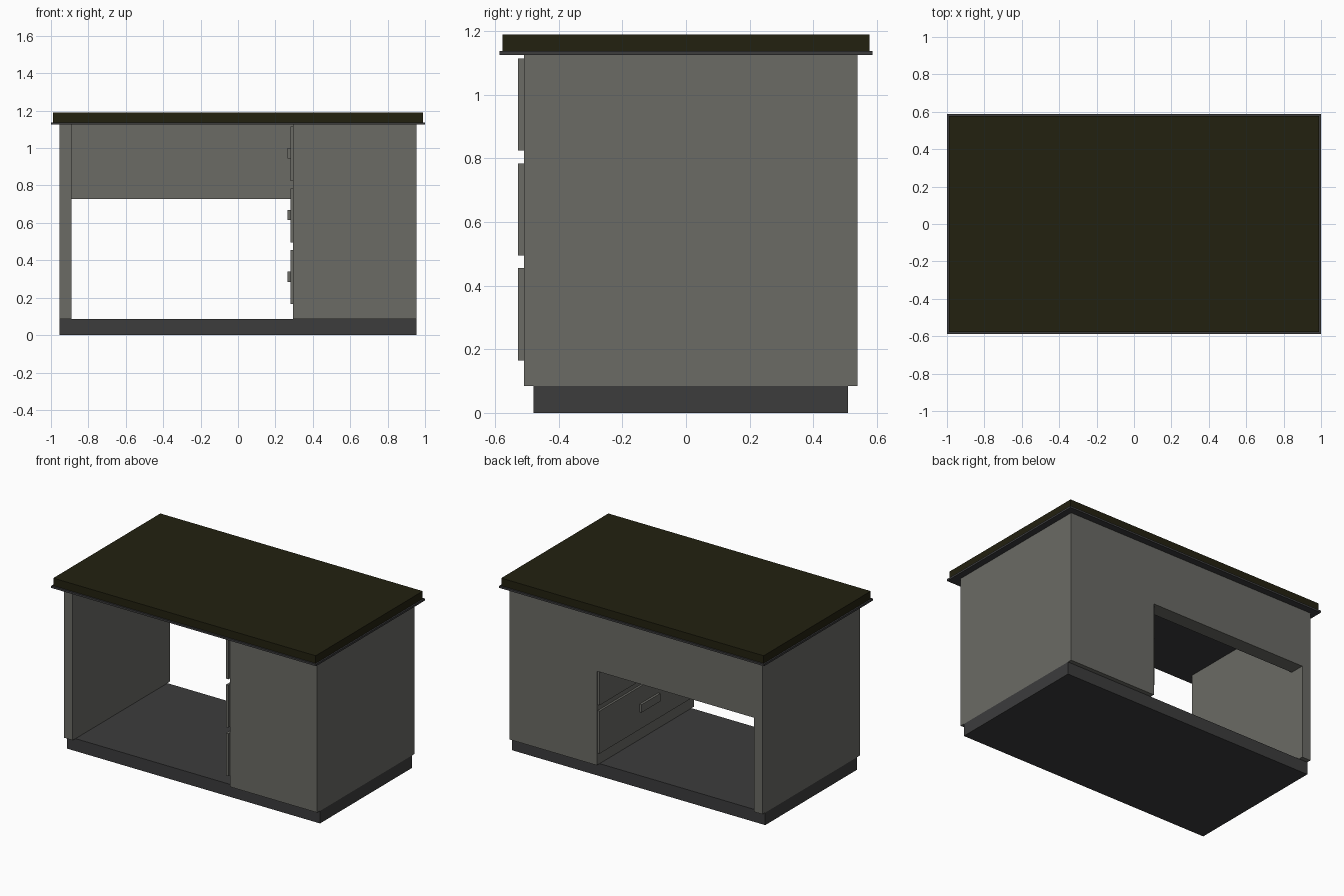
import bpy

if "Cube" in bpy.data.objects:
    bpy.data.objects.remove(bpy.data.objects["Cube"])


def material(name, rgb):
    m = bpy.data.materials.new(name)
    m.diffuse_color = (*rgb, 1.0)
    m.use_nodes = True
    m.node_tree.nodes["Principled BSDF"].inputs["Base Color"].default_value = m.diffuse_color
    return m


GREY = material("warm grey", (0.145, 0.145, 0.130))
DARK = material("dark grey", (0.045, 0.045, 0.046))
OLIVE = material("dark olive", (0.0165, 0.0150, 0.0050))


def box(name, x, y, z, mat):
    """Box given by its (min, max) range on each axis."""
    bpy.ops.mesh.primitive_cube_add(size=1)
    ob = bpy.context.object
    ob.name = name
    for v in ob.data.vertices:
        v.co = [r[0] if c < 0 else r[1] for c, r in zip(v.co, (x, y, z))]
    ob.data.materials.append(mat)
    return ob


# Plinth, recessed at front and back
box("plinth", (-0.955, 0.955), (-0.48, 0.51), (0, 0.085), DARK)

# Carcass: side wall, cabinet block and the upper back panel over the opening
box("side_wall", (-0.955, -0.89), (-0.51, 0.54), (0.085, 1.126), GREY)
box("cabinet", (0.295, 0.955), (-0.51, 0.54), (0.085, 1.126), GREY)
box("back_panel", (-0.89, 0.295), (0.44, 0.54), (0.727, 1.126), GREY)

# Drawer fronts and handles, facing the knee space
for i, z in enumerate((0.165, 0.495, 0.825)):
    box(f"drawer_front_{i + 1}", (0.28, 0.297), (-0.528, 0.53), (z, z + 0.29), GREY)
    zc = z + 0.147
    box(f"drawer_handle_{i + 1}", (0.264, 0.281), (-0.1, 0.1), (zc - 0.027, zc + 0.027), GREY)

# Worktop: thin trim plate under a thick slab
box("top_trim", (-1, 1), (-0.587, 0.587), (1.125, 1.138), DARK)
box("top_slab", (-0.99, 0.99), (-0.577, 0.577), (1.138, 1.19), OLIVE)
